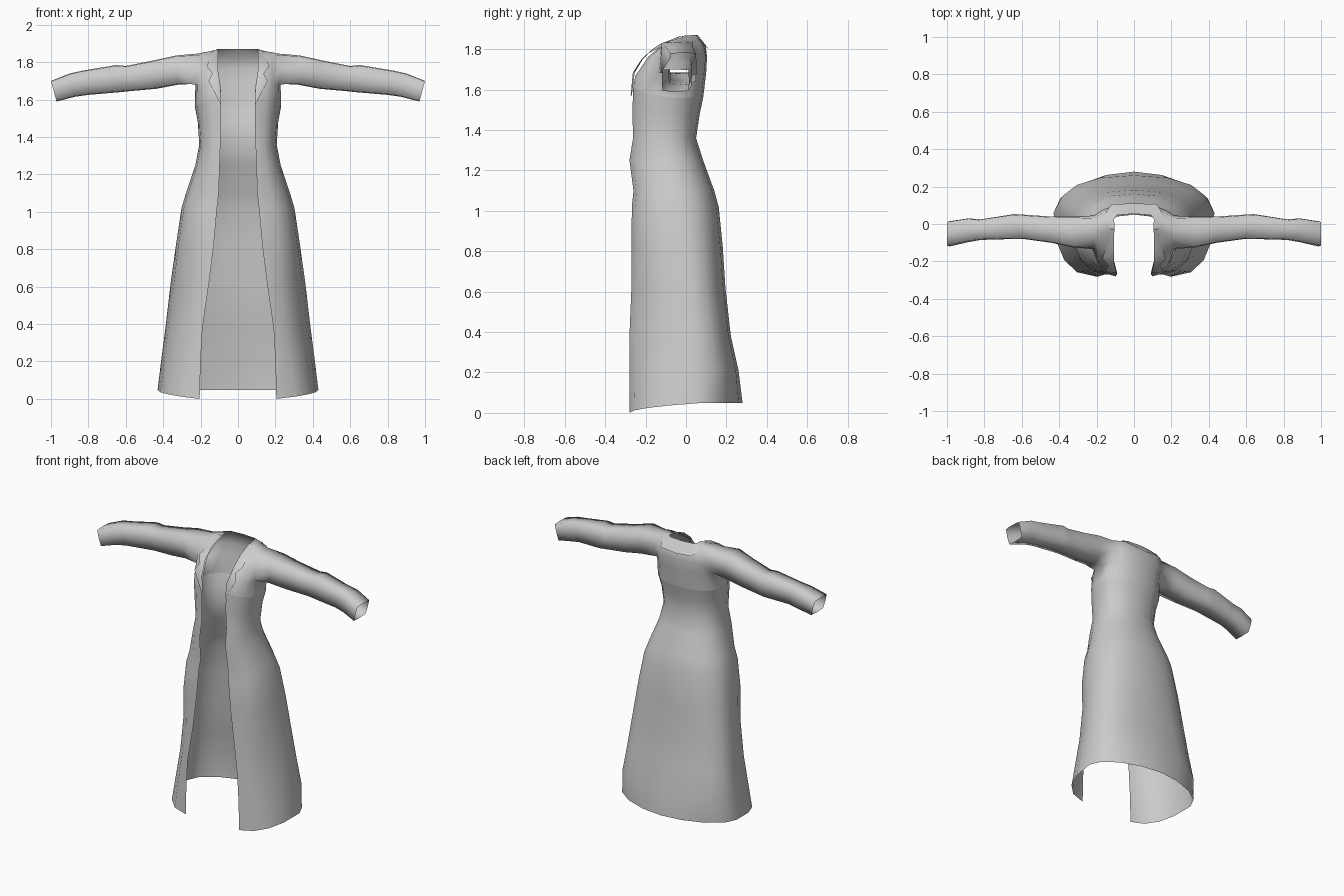
import bpy, bmesh, math

cloth = bpy.data.materials.new("grey cloth")
cloth.diffuse_color = (0.6, 0.6, 0.6, 1)


def make_part(name, verts, faces):
    """Half of a cloth part, mirrored across x and smooth shaded."""
    mesh = bpy.data.meshes.new(name)
    mesh.from_pydata(verts, [], faces)
    bm = bmesh.new()
    bm.from_mesh(mesh)
    bmesh.ops.remove_doubles(bm, verts=bm.verts, dist=0.0005)
    bmesh.ops.delete(bm, geom=[v for v in bm.verts if not v.link_faces], context='VERTS')
    for f in bm.faces:
        f.smooth = True
    bm.to_mesh(mesh)
    bm.free()
    mesh.materials.append(cloth)
    ob = bpy.data.objects.new(name, mesh)
    bpy.context.collection.objects.link(ob)
    mirror = ob.modifiers.new("mirror", 'MIRROR')
    mirror.merge_threshold = 0.001
    return ob


def grid(rows, skip=()):
    """Quads between successive rows of points."""
    n = len(rows[0])
    verts = [p for row in rows for p in row]
    faces = [(r * n + c, r * n + c + 1, (r + 1) * n + c + 1, (r + 1) * n + c)
             for r in range(len(rows) - 1) for c in range(n - 1) if (r, c) not in skip]
    return verts, faces


def ring(z, lift, xf, yf, w, ys, yb, ef=0.9, eb=0.9):
    """Half section from the front opening, round the side, to the centre back.
    ef and eb set how full the front and back corners are (lower is fuller)."""
    pts = []
    for i in range(9):
        zz = z + lift * min(i / 4, 1)
        t = math.pi / 2 * (i % 4) / 4 if i < 8 else math.pi / 2
        s, c = math.sin(t), max(math.cos(t), 0)
        if i < 4:
            pts.append((xf + (w - xf) * s ** ef, ys + (yf - ys) * c ** ef, zz))
        else:
            pts.append((0 if i == 8 else w * c ** eb, ys + (yb - ys) * s ** eb, zz))
    return pts


# Skirt and waist: z, lift, opening x, front y, half width, side y, back y, fullness
skirt = [ring(*p) for p in (
    (0.00, 0.048, 0.205, -0.28, 0.43, 0.06, 0.28, 0.85, 1.1),
    (0.20, 0.01, 0.20, -0.28, 0.410, 0.06, 0.26, 1.0, 0.85),
    (0.38, 0, 0.19, -0.28, 0.388, 0.05, 0.222, 1.15, 0.85),
    (0.62, 0, 0.155, -0.27, 0.36, 0.03, 0.195, 1.1, 0.9),
    (0.82, 0, 0.13, -0.27, 0.332, 0.01, 0.182, 0.85, 0.9),
    (1.02, 0, 0.112, -0.268, 0.302, -0.02, 0.162, 0.85, 0.9),
    (1.10, 0, 0.103, -0.26, 0.278, -0.04, 0.14, 0.9, 0.9),
    (1.25, 0, 0.098, -0.28, 0.228, -0.08, 0.085, 0.95, 0.9),
    (1.36, 0, 0.094, -0.262, 0.207, -0.09, 0.05, 0.95, 0.9),
    (1.48, 0, 0.091, -0.265, 0.215, -0.08, 0.068, 0.9, 0.9),
    (1.61, -0.05, 0.09, -0.262, 0.23, -0.06, 0.085, 0.9, 0.9))]
make_part("coat_skirt", *grid(skirt))

# Chest, shoulder and neckline, with an armhole left open
armpit = ring(1.67, 0.015, 0.093, -0.25, 0.228, -0.05, 0.10, 0.9, 0.9)
chest = [(.11, -.185, 1.765), (.15, -.175, 1.765), (.185, -.155, 1.765),
         (.215, -.13, 1.76), (.23, -.04, 1.76), (.215, .045, 1.76),
         (.17, .075, 1.76), (.11, .098, 1.76), (0, .104, 1.76)]
shoulder = [(.11, -.11, 1.82), (.145, -.10, 1.832), (.18, -.09, 1.838),
            (.21, -.08, 1.838), (.215, -.03, 1.846), (.21, .03, 1.842),
            (.17, .06, 1.838), (.11, .088, 1.82), (0, .098, 1.815)]
neck = [(.105, -.02, 1.86), (.107, -.01, 1.863), (.108, 0, 1.865),
        (.11, .005, 1.866), (.11, .012, 1.866), (.108, .02, 1.867),
        (.105, .03, 1.868), (.09, .047, 1.868), (0, .055, 1.868)]
verts, faces = grid([skirt[-1], armpit, chest, shoulder, neck],
                    skip={(1, 3), (1, 4), (2, 3), (2, 4)})

# Sleeve rings, joined on to the armhole: x, top z, bottom z, front y, back y
armhole = [armpit[3], armpit[4], armpit[5], chest[5],
           shoulder[5], shoulder[4], shoulder[3], chest[3]]
directions = [(-.94, -.94), (0, -1), (.94, -.94), (1, 0),
              (.94, .94), (0, 1), (-.94, .94), (-1, 0)]
rings = [armhole]
for x, zt, zb, yf, yb in (
        (0.33, 1.836, 1.68, -0.125, 0.04),
        (0.45, 1.81, 1.658, -0.10, 0.04),
        (0.60, 1.78, 1.645, -0.08, 0.05),
        (0.65, 1.785, 1.64, -0.08, 0.053),
        (0.83, 1.755, 1.625, -0.085, 0.025),
        (0.90, 1.74, 1.615, -0.097, 0.03),
        (1.00, 1.70, 1.59, -0.12, 0.015)):
    tilt = 0.015 * x
    rings.append([(x - tilt + tilt * dz, (yf + yb) / 2 + (yb - yf) / 2 * dy,
                   (zt + zb) / 2 + (zt - zb) / 2 * dz) for dy, dz in directions])
base = len(verts)
for r in rings:
    verts += r
for k in range(len(rings) - 1):
    a, b = base + k * 8, base + (k + 1) * 8
    for i in range(8):
        j = (i + 1) % 8
        faces.append((a + j, b + j, b + i, a + i))
make_part("coat_top_and_sleeves", verts, faces)

# Notched lapel lying on the chest
inner = [(.09, -.268, 1.57), (.094, -.262, 1.67), (.108, -.205, 1.765),
         (.108, -.13, 1.825), (.105, -.025, 1.866)]
outer = [(.092, -.268, 1.572), (.158, -.252, 1.70), (.138, -.222, 1.74),
         (.168, -.185, 1.78), (.13, -.02, 1.866)]
middle = [tuple((p + q) / 2 - (0.006 if n == 1 else 0) for n, (p, q) in enumerate(zip(a, b)))
          for a, b in zip(inner, outer)]
make_part("lapel", *grid([[a, m, b] for a, m, b in zip(inner, middle, outer)]))

# Collar flap folded over the back of the neck
fold = [(.105, -.02, 1.866), (.106, .03, 1.870), (.09, .05, 1.870), (0, .058, 1.870)]
edge = [(.135, -.02, 1.862), (.15, .06, 1.850), (.12, .106, 1.81), (0, .11, 1.80)]
make_part("collar", *grid([edge, fold]))
